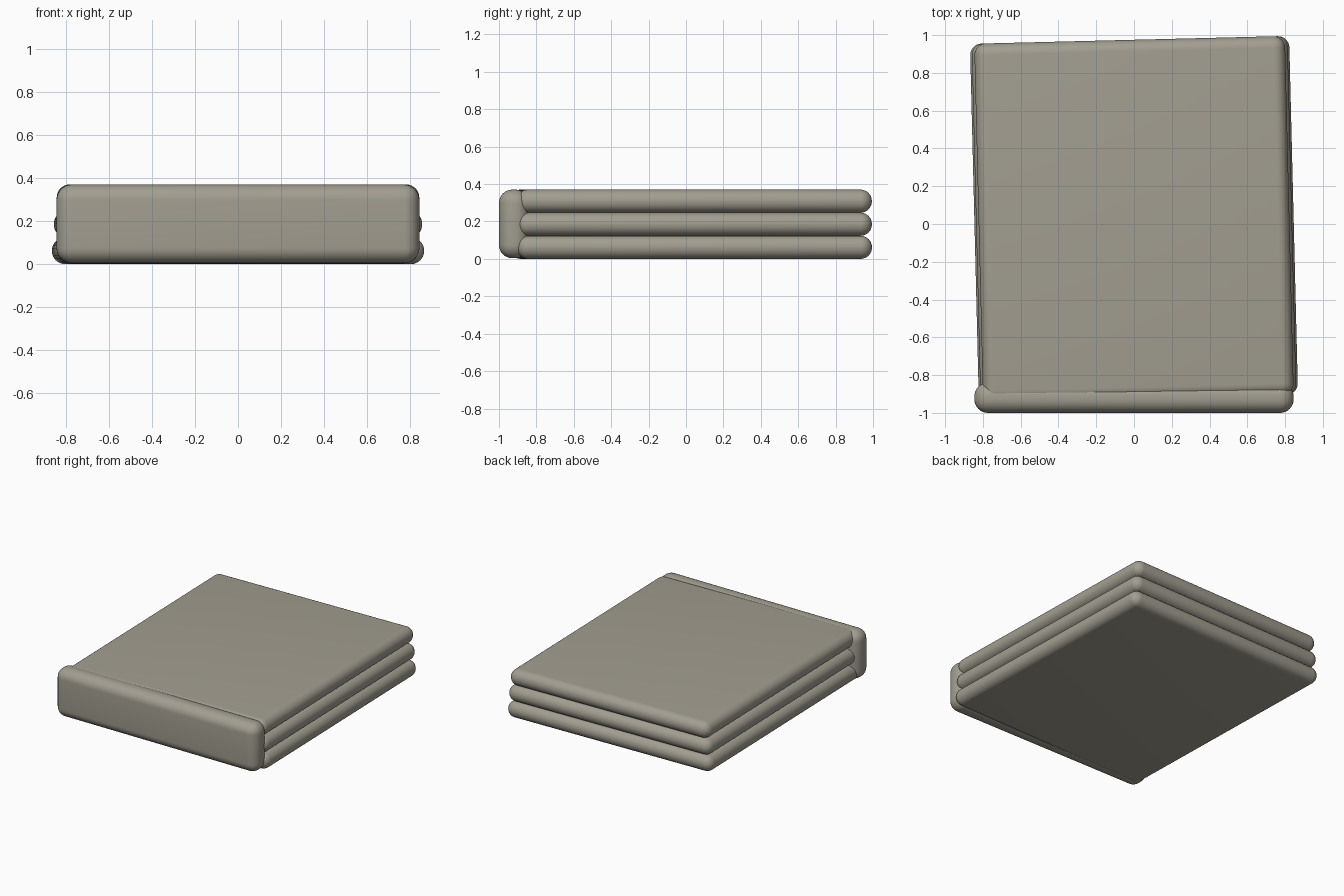
import bpy, math

if "Cube" in bpy.data.objects:
    bpy.data.objects.remove(bpy.data.objects["Cube"])

grey = bpy.data.materials.new("warm grey")
grey.diffuse_color = (0.36, 0.34, 0.28, 1)
grey.use_nodes = True
grey.node_tree.nodes["Principled BSDF"].inputs["Base Color"].default_value = grey.diffuse_color


def rounded_box(name, size, centre, radius, turn=0.0):
    """Box with every edge rounded, turned about the vertical axis."""
    bpy.ops.mesh.primitive_cube_add(size=1, location=centre)
    ob = bpy.context.object
    ob.name = name
    ob.scale = size
    bpy.ops.object.transform_apply(location=False, rotation=False, scale=True)
    ob.rotation_euler.z = math.radians(turn)
    mod = ob.modifiers.new("rounding", 'BEVEL')
    mod.width = radius
    mod.segments = 8
    mod.limit_method = 'NONE'
    bpy.ops.object.modifier_apply(modifier=mod.name)
    bpy.ops.object.shade_smooth_by_angle(angle=math.radians(35))
    ob.data.materials.append(grey)
    return ob


# three stacked slabs, slightly skewed and narrowing upwards
THICK = 0.1235
for i, (name, width) in enumerate([("bottom_slab", 1.69),
                                   ("middle_slab", 1.672),
                                   ("top_slab", 1.645)]):
    rounded_box(name, (width, 1.90, THICK), (0, 0.025, THICK * (i + 0.5)),
                0.0605, turn=1.42)

# upright bar that joins the slabs along the front
rounded_box("front_bar", (1.69, 0.16, 0.367), (0, -0.92, 0.187), 0.072)
